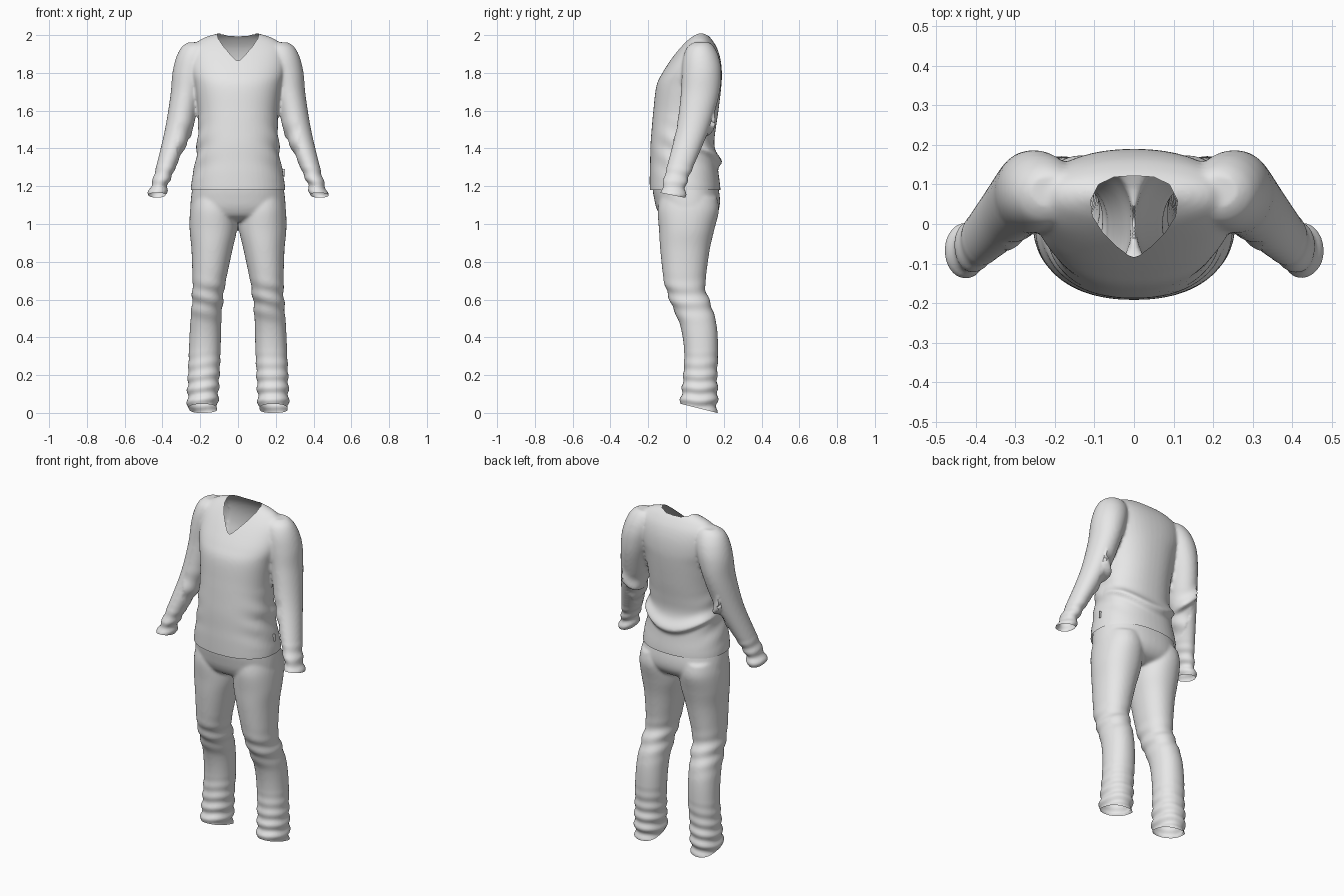
import bpy, bmesh, math
from mathutils import Vector

if "Cube" in bpy.data.objects:
    bpy.data.objects.remove(bpy.data.objects["Cube"], do_unlink=True)

cloth = bpy.data.materials.new("light grey cloth")
cloth.use_nodes = True
GREY = (0.8, 0.8, 0.8, 1)
cloth.diffuse_color = GREY
cloth.node_tree.nodes["Principled BSDF"].inputs["Base Color"].default_value = GREY


def blend(a, b, c, d, t):
    """Smooth curve through b and c."""
    return tuple(q + 0.5 * t * (r - p + t * (2*p - 5*q + 4*r - s + t * (3*(q - r) + s - p)))
                 for p, q, r, s in zip(a, b, c, d))


def loft(bm, rows, power=2.0, mirror=1, steps=6, sides=48):
    """Closed skin over rounded sections, each given as z, x min, x max, y front, y back."""
    sections = []
    for i in range(len(rows) - 1):
        a, d = rows[max(i - 1, 0)], rows[min(i + 2, len(rows) - 1)]
        sections += [blend(a, rows[i], rows[i + 1], d, s / steps) for s in range(steps)]
    sections.append(rows[-1])
    rings = []
    for z, x0, x1, y0, y1 in sections:
        ring = []
        for k in range(sides):
            a = math.tau * k / sides
            c, s = math.cos(a), math.sin(a)
            px = math.copysign(abs(c) ** (2 / power), c)
            py = math.copysign(abs(s) ** (2 / power), s)
            ring.append(bm.verts.new((mirror * ((x0 + x1) / 2 + px * (x1 - x0) / 2),
                                      (y0 + y1) / 2 + py * (y1 - y0) / 2, z)))
        rings.append(ring)
    faces = [bm.faces.new(rings[0]), bm.faces.new(rings[-1])]
    for lo, hi in zip(rings, rings[1:]):
        for k in range(sides):
            n = (k + 1) % sides
            faces.append(bm.faces.new((lo[k], lo[n], hi[n], hi[k])))
    bmesh.ops.recalc_face_normals(bm, faces=faces)


def merge(name, bm):
    """Fuse overlapping skins into one soft surface."""
    mesh = bpy.data.meshes.new(name)
    bm.to_mesh(mesh)
    bm.free()
    obj = bpy.data.objects.new(name, mesh)
    bpy.context.collection.objects.link(obj)
    bpy.ops.object.select_all(action='DESELECT')
    obj.select_set(True)
    bpy.context.view_layer.objects.active = obj
    fuse = obj.modifiers.new("fuse", 'REMESH')
    fuse.mode = 'VOXEL'
    fuse.voxel_size = 0.009
    soften = obj.modifiers.new("soften", 'SMOOTH')
    soften.factor, soften.iterations = 0.5, 5
    for m in ("fuse", "soften"):
        bpy.ops.object.modifier_apply(modifier=m)
    obj.data.materials.clear()
    obj.data.materials.append(cloth)
    return obj


def slice_faces(bm, test, point, normal, clear=True):
    """Cut the faces that pass the test, opening the side the normal points to."""
    faces = [f for f in bm.faces if test(f.calc_center_median())]
    geom = set(faces)
    for f in faces:
        geom.update(f.edges, f.verts)
    bmesh.ops.bisect_plane(bm, geom=list(geom), dist=1e-5, plane_co=point,
                           plane_no=normal, clear_outer=clear)


def wrinkle(bm, offset):
    bm.normal_update()
    moves = [(v, v.normal * offset(v.co)) for v in bm.verts]
    for v, m in moves:
        v.co += m


def finish(obj, bm):
    bm.to_mesh(obj.data)
    bm.free()
    obj.select_set(True)
    bpy.context.view_layer.objects.active = obj
    bpy.ops.object.shade_smooth_by_angle(angle=math.radians(50))


def gathers(z, x, y, low, high):
    """Uneven horizontal folds that fade out upwards."""
    fade = min(max((high - z) / (high - low), 0), 1)
    return 0.006 * fade * math.sin(95 * z + 2 * math.sin(16 * x + 5) + 1.5 * math.sin(22 * y))


# Shirt: torso and two sleeves
torso = [(z, -w, w, f, b) for z, w, f, b in (
    (1.10, .25, -.19, .182), (1.19, .25, -.192, .182), (1.27, .238, -.192, .172),
    (1.33, .226, -.19, .165), (1.42, .216, -.188, .15), (1.5, .212, -.182, .157),
    (1.6, .212, -.173, .172), (1.73, .23, -.157, .187), (1.8, .25, -.125, .19),
    (1.87, .255, -.08, .183), (1.93, .245, -.035, .165), (1.975, .2, .005, .138),
    (2.0, .14, .035, .115), (2.012, .09, .05, .1))]
sleeve = [
    (1.962, .16, .265, .04, .125), (1.935, .14, .3, .005, .15), (1.88, .14, .328, -.015, .175),
    (1.8, .16, .347, -.022, .187), (1.68, .195, .358, -.028, .175), (1.5, .243, .387, -.052, .122),
    (1.31, .325, .432, -.1, .042), (1.22, .365, .455, -.122, .005), (1.17, .378, .473, -.132, -.002),
    (1.1, .385, .475, -.135, -.005)]
bm = bmesh.new()
loft(bm, torso, power=2.25)
for side in (1, -1):
    loft(bm, sleeve, mirror=side)
shirt = merge("shirt", bm)

bm = bmesh.new()
bm.from_mesh(shirt.data)


def shirt_folds(p):
    x = abs(p.x)
    d = 0.0
    if x > 0.32:
        d += gathers(p.z, p.x, p.y, 1.17, 1.32)
    elif p.z < 1.6:
        # hanging fold across the lower back
        if p.y > 0:
            drop = p.z - (1.325 + 2.0 * p.x * p.x)
            width = 0.045 if drop > 0 else 0.02
            d += 0.025 * min(p.y / 0.1, 1) * math.exp(-(drop / width) ** 2)
        # soft pulls down both sides
        pull = max(0, 1 - abs(p.z - 1.4) / 0.18) * min(x / 0.2, 1) ** 4
        d += 0.005 * pull * math.sin(50 * p.z + 25 * p.y)
    return d


wrinkle(bm, shirt_folds)
slice_faces(bm, lambda c: abs(c.x) < 0.31 and c.z < 1.3, (0, 0, 1.18), (0, 0, -1))
slice_faces(bm, lambda c: abs(c.x) > 0.31 and c.z < 1.3, (0, -.07, 1.152), (0, -.2, -1))

# V neckline
half = [(0, .122), (.05, .119), (.09, .1), (.11, .06), (.105, .02), (.08, -.02),
        (.042, -.058), (.013, -.08), (0, -.084)]
outline = [Vector((x, y, 0)) for x, y in half + [(-x, y) for x, y in half[-2:0:-1]]]
planes = []
for a, b in zip(outline, outline[1:] + outline[:1]):
    along = b - a
    planes.append((a, Vector((-along.y, along.x, 0)).normalized()))
for point, normal in planes:
    slice_faces(bm, lambda c: c.z > 1.8 and abs(c.x) < 0.14, point, normal, clear=False)
hole = [f for f in bm.faces if f.calc_center_median().z > 1.8
        and all((f.calc_center_median() - p).dot(n) < 0 for p, n in planes)]
bmesh.ops.delete(bm, geom=hole, context='FACES')
finish(shirt, bm)

# Trousers: hips and two legs
hips = [(z, -w, w, f, b) for z, w, f, b in (
    (1.27, .225, -.17, .155), (1.2, .24, -.178, .17), (1.13, .25, -.168, .18),
    (1.08, .25, -.155, .174), (1.04, .235, -.13, .145), (1.015, .18, -.08, .09))]
leg = [
    (1.14, .02, .242, -.14, .165), (1.07, .008, .254, -.15, .174), (.97, .006, .256, -.143, .15),
    (.86, .03, .246, -.136, .125), (.7, .064, .241, -.118, .104), (.64, .074, .242, -.1, .107),
    (.56, .083, .246, -.072, .137), (.46, .089, .254, -.03, .163), (.33, .092, .26, -.01, .17),
    (.2, .098, .265, -.014, .165), (.1, .103, .268, -.024, .168), (.03, .108, .267, -.034, .164),
    (-.06, .11, .265, -.034, .16)]
bm = bmesh.new()
loft(bm, hips, power=2.3)
for side in (1, -1):
    loft(bm, leg, power=2.15, mirror=side)
trousers = merge("trousers", bm)

bm = bmesh.new()
bm.from_mesh(trousers.data)
wrinkle(bm, lambda p: gathers(p.z, p.x, p.y, 0.05, 0.34)
        + 0.004 * math.exp(-((p.z - 0.6) / 0.08) ** 2) * math.sin(70 * p.z + 20 * p.x))
slice_faces(bm, lambda c: c.z > 1.15, (0, 0, 1.225), (0, 0, 1))
slice_faces(bm, lambda c: c.z < 0.2, (0, 0, 0.041), (0, -.25, -1))
finish(trousers, bm)

# Small side tag sewn above the hem
bpy.ops.mesh.primitive_cube_add(size=1, location=(.241, 0, 1.272))
tag = bpy.context.object
tag.name = "side_tag"
tag.scale = (.014, .006, .04)
tag.data.materials.append(cloth)
